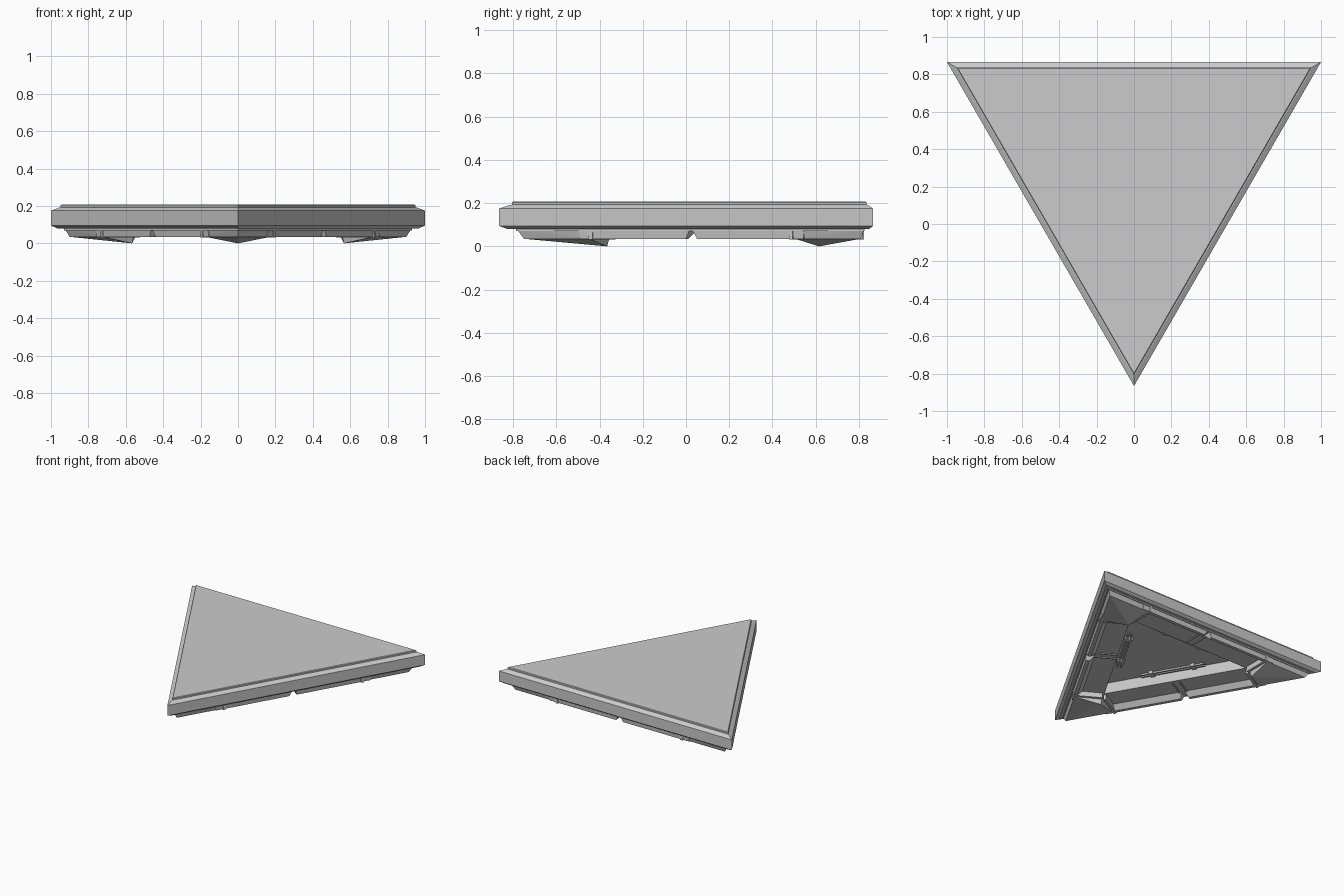
import bpy, bmesh, math
from mathutils import Matrix, Vector

if "Cube" in bpy.data.objects:
    bpy.data.objects.remove(bpy.data.objects["Cube"])

H = math.sqrt(3) / 2            # half depth of the triangle
INR = 1 / math.sqrt(3)          # inradius
CY = H - INR                    # centroid y


def finish(name, bm):
    bmesh.ops.recalc_face_normals(bm, faces=bm.faces)
    mesh = bpy.data.meshes.new(name)
    bm.to_mesh(mesh)
    bm.free()
    ob = bpy.data.objects.new(name, mesh)
    bpy.context.collection.objects.link(ob)
    return ob


def turn(i):
    c = Vector((0, CY, 0))
    return Matrix.Translation(c) @ Matrix.Rotation(i * math.tau / 3, 4, 'Z') @ Matrix.Translation(-c)


def hull(name, pts, i):
    """Convex block from points, turned to side or corner i."""
    bm = bmesh.new()
    for p in pts:
        bm.verts.new(turn(i) @ Vector(p))
    bmesh.ops.convex_hull(bm, input=bm.verts[:])
    bmesh.ops.dissolve_limit(bm, angle_limit=0.01, verts=bm.verts[:], edges=bm.edges[:])
    return finish(name, bm)


def box(name, s0, s1, d0, d1, z0, z1, i):
    hull(name, [(s, H - d, z) for s in (s0, s1) for d in (d0, d1) for z in (z0, z1)], i)


# Triangular plate: (inset, height) profile from recessed ceiling round to top
profile = [(.29, .14), (.27, .07), (.04, .07), (.04, .08), (.02, .08), (0, .095),
           (0, .175), (.023, .19), (.03, .193), (.03, .204), (.034, .208)]
bm = bmesh.new()
rings = []
for d, z in profile:
    r = 2 * (INR - d)
    rings.append([bm.verts.new((r * math.cos(a), CY + r * math.sin(a), z))
                  for a in (math.radians(-90 + 120 * k) for k in range(3))])
for a, b in zip(rings, rings[1:]):
    for k in range(3):
        bm.faces.new((a[k], a[(k + 1) % 3], b[(k + 1) % 3], b[k]))
bm.faces.new(rings[0])
bm.faces.new(rings[-1])
finish("plate", bm)

# Underside frame details, repeated on three sides and corners
for i in range(3):
    # corner foot sloping down to its inner point
    hull("corner_foot", [(0, -.78, .075), (.19, -.445, .075), (-.19, -.445, .075), (0, -.345, .075),
                         (0, -.75, .035), (.175, -.447, .035), (-.175, -.447, .035), (0, -.365, 0)], i)
    for m in (-1, 1):
        # rail half with slanted end at the central notch
        sec = [(.045, .075), (.05, .035), (.075, .035), (.115, .075)]
        hull("rail", [(m * s, H - d, z) for d, z in sec
                      for s in ((.008 if z > .05 else .03), .6)], i)
        # rib at the foot end
        a, b = sorted((m * .525, m * .545))
        box("foot_rib", a, b, .042, .255, .032, .075, i)
        # cross seam beside the notch
        a, b = sorted((m * .022, m * .032))
        box("floor_seam", a, b, .1, .262, .064, .075, i)
        # pipe bracket
        a, b = sorted((m * .14, m * .17))
        box("pipe_bracket", a, b, .295, .35, .118, .145, i)
    # slim pipes along the recess wall
    for d in (.31, .335):
        box("pipe", -.24, .24, d - .006, d + .006, .122, .134, i)
